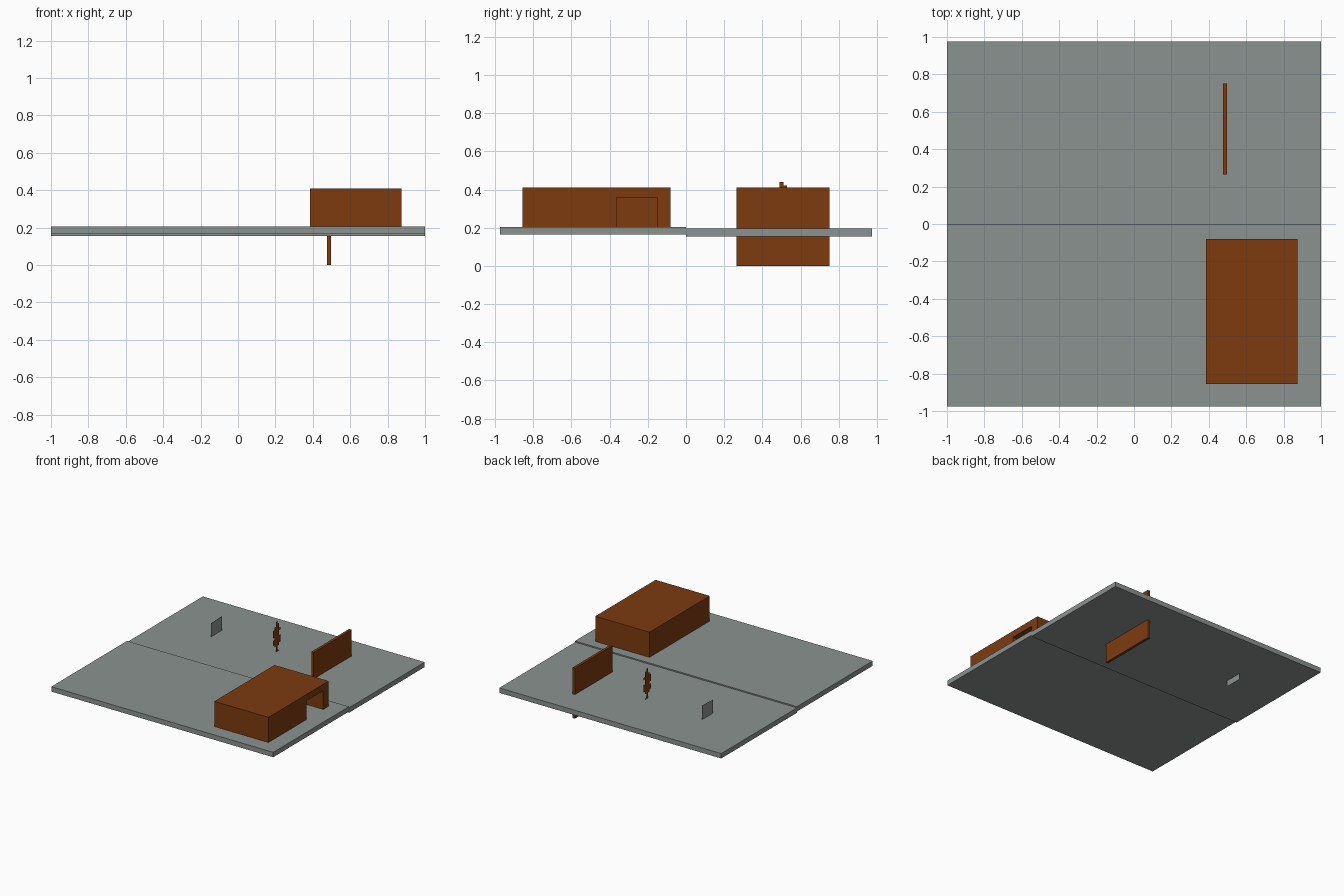
import bpy, bmesh

if "Cube" in bpy.data.objects:
    bpy.data.objects.remove(bpy.data.objects["Cube"])


def material(name, rgb):
    m = bpy.data.materials.new(name)
    m.diffuse_color = (*rgb, 1)
    m.use_nodes = True
    m.node_tree.nodes["Principled BSDF"].inputs["Base Color"].default_value = m.diffuse_color
    return m


GREY = material("stone grey", (0.26, 0.29, 0.275))
BROWN = material("wood brown", (0.205, 0.044, 0.005))


def finish(name, bm, mat):
    me = bpy.data.meshes.new(name)
    bm.to_mesh(me)
    bm.free()
    me.materials.append(mat)
    ob = bpy.data.objects.new(name, me)
    bpy.context.collection.objects.link(ob)
    return ob


def box(name, x, y, z, mat):
    bm = bmesh.new()
    bmesh.ops.create_cube(bm, size=1)
    for v in bm.verts:
        v.co = [(a + b) / 2 + c * (b - a) for (a, b), c in zip((x, y, z), v.co)]
    return finish(name, bm, mat)


def sheet(name, x, outline, mat):
    """Flat cut-out standing in the plane of constant x."""
    bm = bmesh.new()
    bm.faces.new([bm.verts.new((x, y, z)) for y, z in outline])
    bmesh.ops.triangulate(bm, faces=bm.faces[:])
    return finish(name, bm, mat)


# Two floor slabs with a small step between them
box("front_floor", (-1, 1), (-0.975, 0), (0.165, 0.205), GREY)
box("back_floor", (-1, 1), (0, 0.975), (0.155, 0.195), GREY)

# Block with a doorway recess in its right side
hut = box("hut", (0.385, 0.873), (-0.855, -0.08), (0.205, 0.41), BROWN)
cutter = box("doorway_cutter", (0.6, 1.0), (-0.365, -0.15), (0.1, 0.357), BROWN)
cutter.hide_render = True
cutter.hide_viewport = True
mod = hut.modifiers.new("doorway", 'BOOLEAN')
mod.operation = 'DIFFERENCE'
mod.object = cutter
mod.solver = 'EXACT'

# Upright board passing through the back floor
box("upright_board", (0.475, 0.497), (0.265, 0.752), (0.0, 0.41), BROWN)

# Battlement cut-out, a thin sheet through the floor
sheet("battlement_sheet", -0.545, [
    (0.43, 0.105), (0.575, 0.105), (0.575, 0.31), (0.555, 0.31), (0.555, 0.275),
    (0.525, 0.275), (0.525, 0.295), (0.49, 0.295), (0.49, 0.27),
    (0.455, 0.27), (0.455, 0.305), (0.43, 0.305)], GREY)

# Small stepped figure cut-out: rows of (bottom, top, left, right)
rows = [(0.42, 0.44, 0.49, 0.51), (0.40, 0.42, 0.49, 0.53),
        (0.38, 0.40, 0.47, 0.53), (0.36, 0.38, 0.45, 0.55),
        (0.32, 0.36, 0.45, 0.53), (0.30, 0.32, 0.47, 0.55),
        (0.26, 0.30, 0.45, 0.55), (0.24, 0.26, 0.47, 0.53),
        (0.20, 0.24, 0.49, 0.51), (0.18, 0.20, 0.49, 0.53)]
bm = bmesh.new()
for z0, z1, y0, y1 in rows:
    bm.faces.new([bm.verts.new((0, y, z)) for y, z in
                  ((y0, z0), (y1, z0), (y1, z1), (y0, z1))])
finish("stepped_figure", bm, BROWN)
